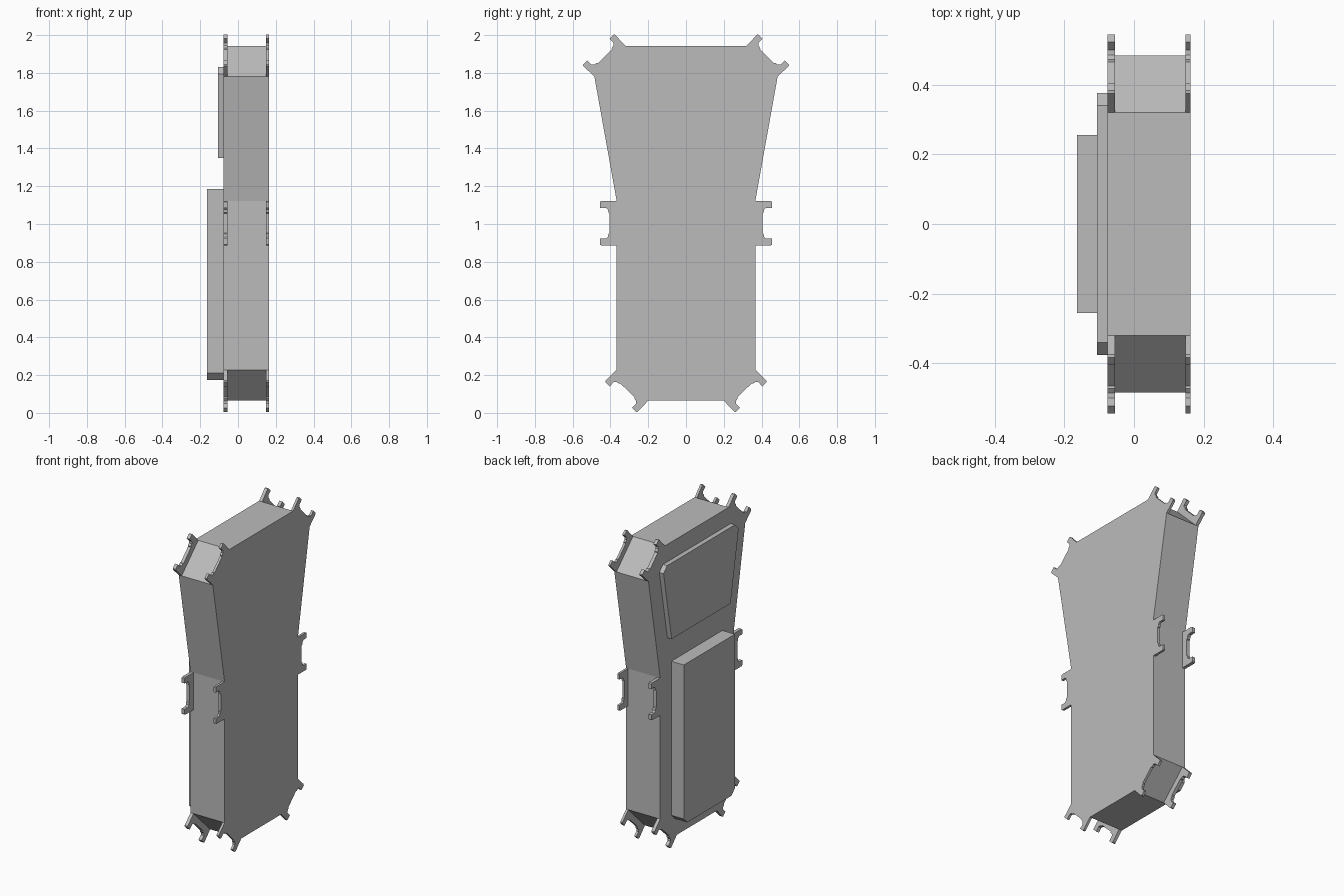
import bpy, bmesh
from mathutils import Vector

if "Cube" in bpy.data.objects:
    bpy.data.objects.remove(bpy.data.objects["Cube"], do_unlink=True)

grey = bpy.data.materials.new("plain grey")
grey.use_nodes = True
COLOUR = (0.5, 0.5, 0.5, 1)
grey.diffuse_color = COLOUR
grey.node_tree.nodes["Principled BSDF"].inputs["Base Color"].default_value = COLOUR


def slab(name, outline, x0, x1):
    """Extrude a (y, z) outline from x0 to x1."""
    bm = bmesh.new()
    face = bm.faces.new([bm.verts.new((x0, y, z)) for y, z in outline])
    ext = bmesh.ops.extrude_face_region(bm, geom=[face])
    verts = [v for v in ext["geom"] if isinstance(v, bmesh.types.BMVert)]
    bmesh.ops.translate(bm, vec=(x1 - x0, 0, 0), verts=verts)
    bmesh.ops.recalc_face_normals(bm, faces=bm.faces)
    mesh = bpy.data.meshes.new(name)
    bm.to_mesh(mesh)
    bm.free()
    mesh.materials.append(grey)
    obj = bpy.data.objects.new(name, mesh)
    bpy.context.scene.collection.objects.link(obj)
    return obj


def mirrored(half):
    """Complete a bottom-to-top half outline across y = 0."""
    return half + [(-y, z) for y, z in reversed(half)]


# Half of a two-pronged bracket: (distance from middle, height off the edge)
PRONG = [(0.082, 0.088), (0.113, 0.088), (0.118, 0.082)]
NOTCH = [(0.052, 0.038), (0.056, 0.044), (0.072, 0.046), (0.082, 0.056)]


def bracket(a, b):
    """Points of a bracket standing outward on the edge a-b."""
    a, b = Vector(a), Vector(b)
    mid, along = (a + b) / 2, (b - a).normalized()
    out = Vector((along.y, -along.x))
    half = NOTCH + PRONG
    pts = [(-t, h) for t, h in reversed(half)] + half
    return [tuple(mid + along * t + out * h) for t, h in pts]


# Edges of the half shell that carry brackets: lower corner, side, upper corner
edges = [((0.2, 0.065), (0.367, 0.228)),
         ((0.367, 0.886), (0.367, 1.122)),
         ((0.485, 1.78), (0.32, 1.942))]
body_half = [p for e in edges for p in e]
plate_half = [p for a, b in edges for p in [a, *bracket(a, b), b]]

# Core and the two cover plates
slab("core_body", mirrored(body_half), -0.055, 0.148)
slab("right_plate", mirrored(plate_half), -0.076, -0.055)
slab("left_plate", mirrored(plate_half), 0.148, 0.163)

# Raised panels on the right plate
slab("upper_panel", mirrored([(0.295, 1.35), (0.376, 1.795), (0.34, 1.832)]),
     -0.106, -0.076)
slab("lower_panel", mirrored([(0.22, 0.175), (0.256, 0.21), (0.256, 1.186)]),
     -0.164, -0.076)
